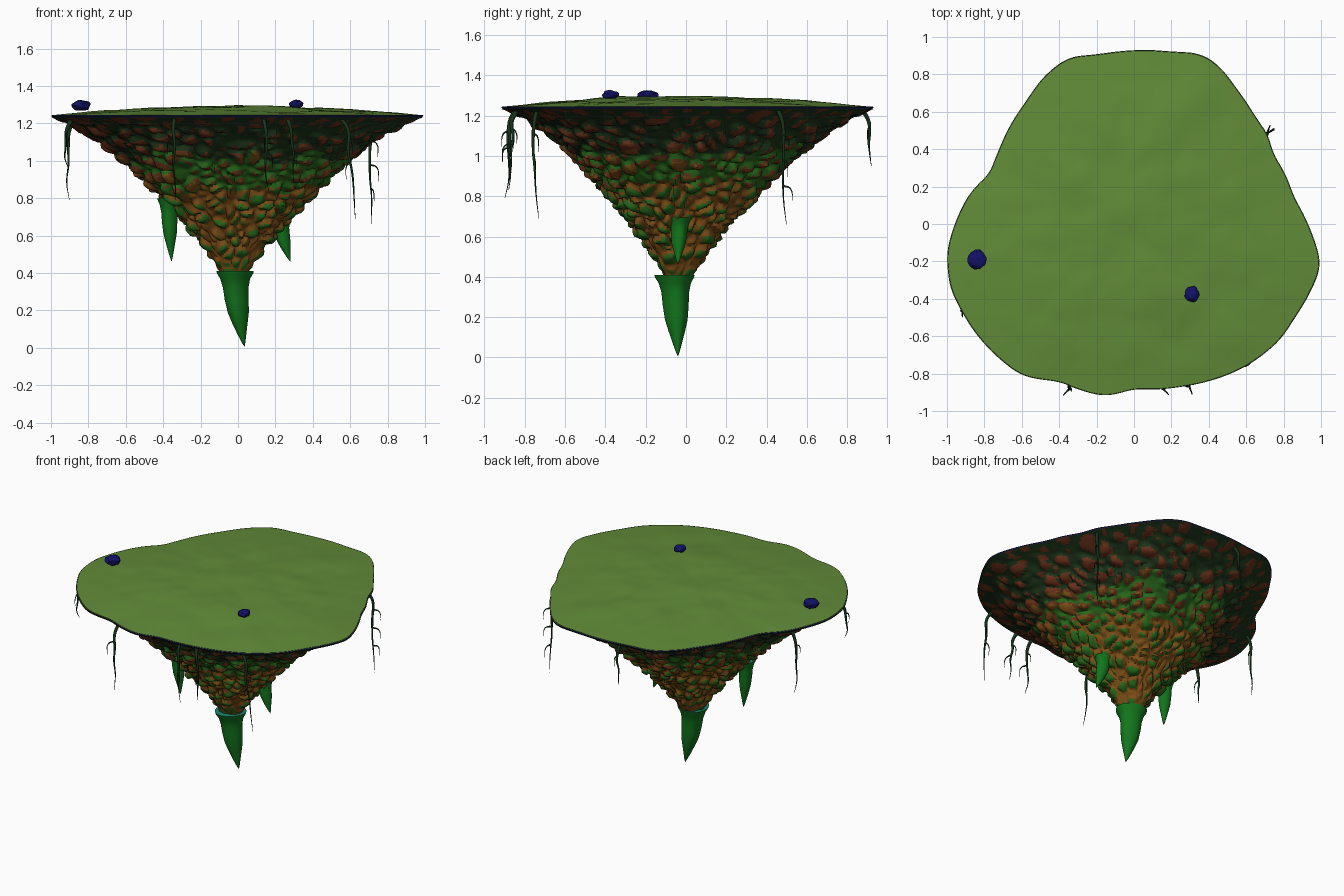
import bpy, bmesh, random
from math import sin, cos, pi, tau, atan2, hypot
from mathutils import Vector, noise

if "Cube" in bpy.data.objects:
    bpy.data.objects.remove(bpy.data.objects["Cube"])

random.seed(4)
CX, CY, N = -0.02, -0.04, 240

OUTLINE = [(1.0, -.22), (.93, 0), (.85, .15), (.83, .22), (.74, .38), (.72, .47), (.65, .57), (.55, .72),
           (.45, .85), (.36, .91), (.2, .92), (-.05, .925), (-.2, .905), (-.35, .89), (-.47, .8), (-.58, .65),
           (-.66, .53), (-.72, .4), (-.77, .27), (-.88, .16), (-.95, .02), (-1.0, -.15), (-.98, -.35),
           (-.93, -.45), (-.85, -.58), (-.72, -.72), (-.6, -.81), (-.4, -.84), (-.25, -.9), (-.15, -.92),
           (0, -.88), (.25, -.87), (.4, -.84), (.6, -.76), (.78, -.62), (.86, -.5), (.95, -.35)]
ROCK = [(1.0, 1.232), (.88, 1.185), (.74, 1.1), (.61, 1.0), (.43, .83), (.2, .58), (.12, .47), (.075, .40)]


def mat(name, r, g, b):
    m = bpy.data.materials.new(name)
    m.diffuse_color = (r, g, b, 1)
    m.use_nodes = True
    m.node_tree.nodes["Principled BSDF"].inputs["Base Color"].default_value = m.diffuse_color
    return m


grass_m = mat("grass", .12, .26, .04)
rim_m = mat("rim_blue", .01, .015, .07)
stone_m = mat("stone_blue", .006, .006, .14)
crystal_m = mat("crystal_green", .006, .18, .012)
cap_m = mat("crystal_teal", .01, .25, .17)
vine_m = mat("vine", .008, .035, .012)
rock_ms = [mat("rock_dark", .012, .035, .01), mat("rock_red", .14, .03, .01),
           mat("rock_orange", .2, .075, .008), mat("rock_green", .02, .13, .01)]


def lerp_table(tab, x):
    for (a, u), (b, v) in zip(tab, tab[1:]):
        if min(a, b) <= x <= max(a, b):
            return u + (v - u) * (x - a) / (b - a)
    return tab[-1][1]


# Outline as radius by angle
polar = sorted((atan2(y - CY, x - CX) % tau, hypot(x - CX, y - CY)) for x, y in OUTLINE)
polar = [(polar[-1][0] - tau, polar[-1][1])] + polar + [(polar[0][0] + tau, polar[0][1])]
ANG = [tau * i / N for i in range(N)]
raw = [lerp_table(polar, a) for a in ANG]
RAD = [sum(raw[(i + k) % N] for k in (-2, -1, 0, 1, 2)) / 5 for i in range(N)]


def loft(name, rings, mats, start=None, end=None, pick=None, angle=.7):
    """Join rings of points with quads; optional centre points close the ends."""
    bm = bmesh.new()
    vs = [[bm.verts.new(p) for p in r] for r in rings]
    n = len(rings[0])
    for j, (a, b) in enumerate(zip(vs, vs[1:])):
        for i in range(n):
            k = (i + 1) % n
            f = bm.faces.new((a[i], a[k], b[k], b[i]))
            if pick:
                f.material_index = pick(j, i, f.calc_center_median())
    for p, ring in ((start, vs[0]), (end, vs[-1])):
        if p is not None:
            c = bm.verts.new(p)
            for i in range(n):
                f = bm.faces.new((c, ring[i], ring[(i + 1) % n]))
                if pick:
                    f.material_index = pick(-1 if ring is vs[0] else len(vs) - 2, i, c.co)
    bmesh.ops.recalc_face_normals(bm, faces=bm.faces)
    me = bpy.data.meshes.new(name)
    bm.to_mesh(me)
    bm.free()
    ob = bpy.data.objects.new(name, me)
    bpy.context.collection.objects.link(ob)
    for m in mats:
        me.materials.append(m)
    bpy.ops.object.select_all(action='DESELECT')
    ob.select_set(True)
    bpy.context.view_layer.objects.active = ob
    bpy.ops.object.shade_smooth_by_angle(angle=angle)
    return ob


def at(i, s, z):
    return Vector((CX + cos(ANG[i]) * RAD[i] * s, CY + sin(ANG[i]) * RAD[i] * s, z))


# Grass top, gently domed
def top_z(x, y, s):
    bump = noise.noise(Vector((x * 4, y * 4, 3))) * .012 + noise.noise(Vector((x * 10, y * 10, 7))) * .004
    return 1.243 + .05 * (1 - s ** 2) + bump * (1 - s ** 4)


rings = []
for j in range(24):
    s = (j + 1) / 24
    ring = [at(i, s, 0) for i in range(N)]
    for p in ring:
        p.z = top_z(p.x, p.y, s)
    rings.append(ring)
loft("grass_top", rings, [grass_m], start=(CX, CY, top_z(CX, CY, 0)))

# Thin dark rim
loft("rim", [[at(i, s, z) for i in range(N)] for s, z in ((.995, 1.245), (1.0, 1.24), (.99, 1.23))], [rim_m])

# Craggy underside, displaced by cells
ROWS = 90
crag = {}
rings = []
for j in range(ROWS + 1):
    t = j / ROWS
    z = 1.232 + (.40 - 1.232) * t ** 1.15
    s = lerp_table([(b, a) for a, b in ROCK], z)
    ring = []
    for i in range(N):
        p = at(i, s, z)
        k = 9 + 7 * t
        q = Vector((p.x * k, p.y * k, z * 15)) + noise.noise_vector(p * 6) * .35
        d, _ = noise.voronoi(q)
        edge = min(d[1] - d[0], .5) * 2
        h = edge - .45
        crag[j, i] = h + noise.noise(p * 14) * .5
        amp = .032 * min(1, t * 8) * min(1, (1 - t) * 5 + .15)
        out = Vector((cos(ANG[i]), sin(ANG[i]), -.6))
        ring.append(p + out * h * amp)
    rings.append(ring)


def rock_pick(j, i, c):
    v = crag[max(j, 0), i]
    w = c.z + noise.noise(c * 5) * .08
    if w > 1.02:
        return 1 if v > .05 else 0
    if w > .85:
        return 2 if v > .3 else 1 if v > .0 else 3
    return 3 if v > .05 else 2


loft("rock_underside", rings, rock_ms, end=(CX, CY, .40), pick=rock_pick, angle=1.0)


# Flared, pointed crystals with teal caps
def crystal(name, top, tip, r):
    top, tip = Vector(top), Vector(tip)
    prof = [(.85, .0), (1.0, .0), (.97, .03), (.8, .1), (.68, .22), (.64, .38), (.56, .55), (.42, .68),
            (.24, .83), (.1, .94)]
    rings = []
    for k, t in prof:
        c = top.lerp(tip, t)
        c.x += (top.x - tip.x) * .8 * t * (1 - t)
        rings.append([c + Vector((cos(a), sin(a), 0)) * r * k * (1 + .05 * sin(3 * a + 1))
                      for a in (tau * i / 24 for i in range(24))])
    loft(name, rings, [crystal_m, cap_m], start=top - Vector((0, 0, .01)), end=tip,
         pick=lambda j, i, c: 1 if j <= 0 else 0)


crystal("crystal_bottom", (-.02, -.055, .41), (.035, -.04, .005), .1)
crystal("crystal_left", (-.37, -.14, .8), (-.355, -.13, .46), .064)
crystal("crystal_right", (.225, -.03, .695), (.28, -.04, .46), .062)


# Two small boulders on the grass
def boulder(name, loc, size):
    bm = bmesh.new()
    bmesh.ops.create_icosphere(bm, subdivisions=3, radius=1)
    for v in bm.verts:
        v.co *= 1 + .22 * noise.noise(v.co * 1.8 + Vector(loc) * 9)
        v.co = Vector(a * b for a, b in zip(v.co, size)) + Vector(loc)
    me = bpy.data.meshes.new(name)
    bm.to_mesh(me)
    bm.free()
    me.materials.append(stone_m)
    bpy.context.collection.objects.link(bpy.data.objects.new(name, me))


boulder("boulder_large", (-.84, -.19, 1.295), (.05, .053, .028))
boulder("boulder_small", (.31, -.375, 1.303), (.038, .042, .022))


# Hanging vines with a few side shoots
def vine(name, x, y, low, dx, dy, shoots):
    d = Vector((x, y, 0)).normalized()
    root = Vector((x, y, 1.235)) - d * .03
    knee = Vector((x, y, 1.17)) + Vector((dx, dy, 0)) * .4
    tip = Vector((x + dx, y + dy, low))
    main = [root, knee]
    for t in (.25, .5, .75, 1):
        p = knee.lerp(tip, t)
        p += Vector((random.uniform(-.01, .01), random.uniform(-.01, .01), 0))
        main.append(p)
    paths = [(main, .012)]
    for k in range(shoots):
        b = main[1 + k % 3].lerp(main[2 + k % 3], .5)
        a = random.uniform(0, tau)
        o = Vector((cos(a), sin(a), 0)) * .03 + d * .012
        paths.append(([b, b + o + Vector((0, 0, -.015)), b + o * 1.2 + Vector((0, 0, -.09))], .006))
    cu = bpy.data.curves.new(name, 'CURVE')
    cu.dimensions = '3D'
    cu.bevel_depth = 1
    cu.bevel_resolution = 1
    cu.resolution_u = 5
    for pts, r in paths:
        sp = cu.splines.new('BEZIER')
        sp.bezier_points.add(len(pts) - 1)
        for i, (bp, p) in enumerate(zip(sp.bezier_points, pts)):
            bp.co = p
            bp.handle_left_type = bp.handle_right_type = 'AUTO'
            bp.radius = r * (1 - .9 * i / (len(pts) - 1))
    cu.materials.append(vine_m)
    bpy.context.collection.objects.link(bpy.data.objects.new(name, cu))


VINES = [(-.89, .08, .79, -.02, 0, 1), (-.91, -.45, .97, -.01, -.01, 1), (-.35, -.86, .79, .01, -.03, 1),
         (.14, -.87, .83, .02, -.01, 2), (.27, -.86, .88, .03, -.01, 2), (.56, -.76, .69, .07, .02, 2),
         (.71, .47, .66, 0, .02, 3), (-.1, .9, .95, -.01, .015, 1)]
for n, v in enumerate(VINES):
    vine(f"vine_{n + 1}", *v)
